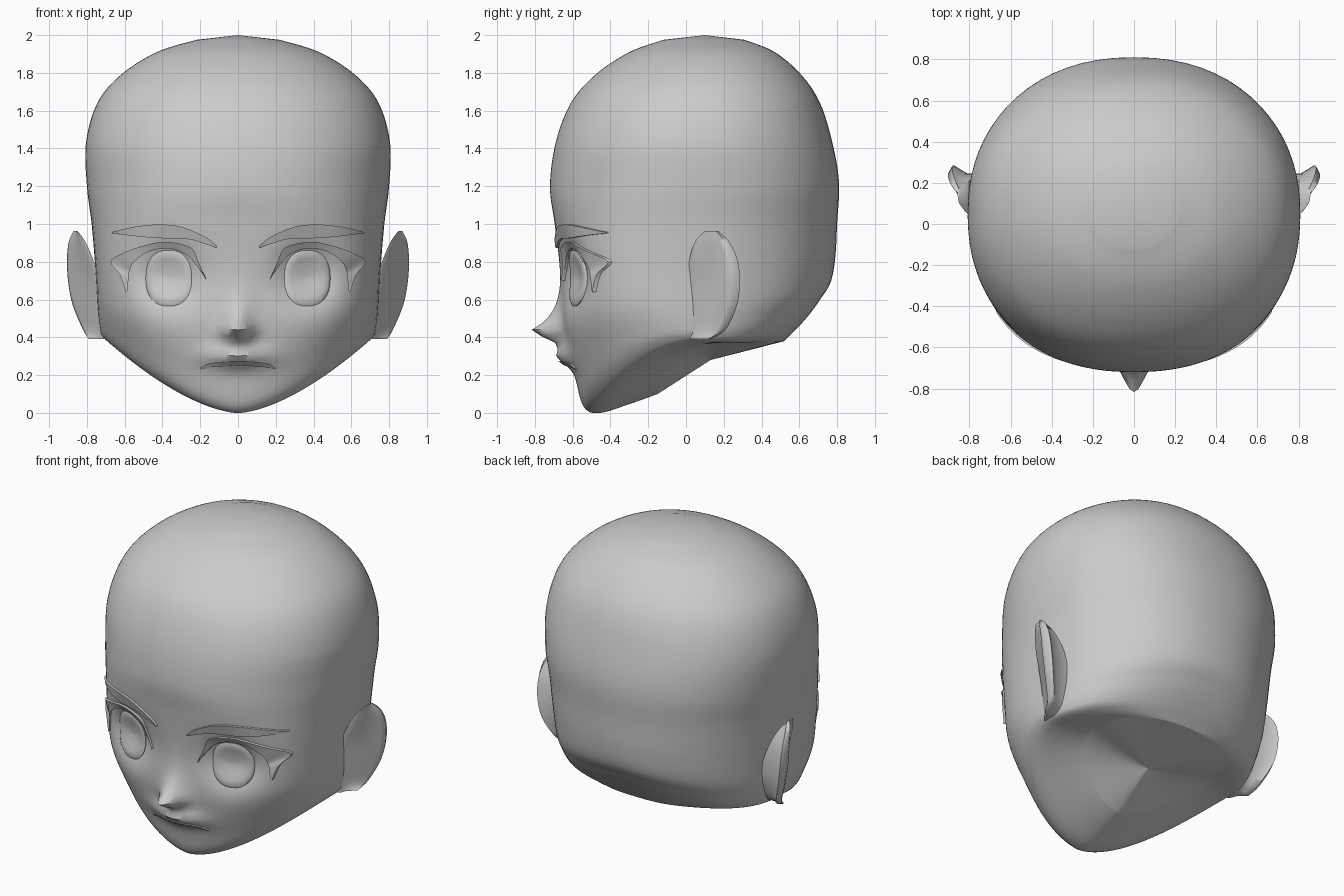
import bpy, math
from mathutils import Vector
from mathutils.bvhtree import BVHTree

if "Cube" in bpy.data.objects:
    bpy.data.objects.remove(bpy.data.objects["Cube"])

skin = bpy.data.materials.new("plain_grey")
skin.diffuse_color = (0.6, 0.6, 0.6, 1)
skin.use_nodes = True
skin.node_tree.nodes["Principled BSDF"].inputs["Base Color"].default_value = skin.diffuse_color


def make(name, verts, faces, angle=40):
    me = bpy.data.meshes.new(name)
    me.from_pydata(verts, [], faces)
    me.materials.append(skin)
    ob = bpy.data.objects.new(name, me)
    bpy.context.collection.objects.link(ob)
    bpy.ops.object.select_all(action='DESELECT')
    ob.select_set(True)
    bpy.context.view_layer.objects.active = ob
    bpy.ops.object.mode_set(mode='EDIT')
    bpy.ops.mesh.select_all(action='SELECT')
    bpy.ops.mesh.normals_make_consistent(inside=False)
    bpy.ops.object.mode_set(mode='OBJECT')
    bpy.ops.object.shade_smooth_by_angle(angle=math.radians(angle))
    return ob


def catmull(rows, steps):
    """Smoothly fill in between rows of numbers."""
    out = []
    for i in range(len(rows) - 1):
        a, b, c, d = (rows[min(max(i + k, 0), len(rows) - 1)] for k in (-1, 0, 1, 2))
        for s in range(steps):
            t = s / steps
            out.append([q + 0.5 * t * (r - p + t * (2*p - 5*q + 4*r - w + t * (3*(q - r) + w - p)))
                        for p, q, r, w in zip(a, b, c, d)])
    return out + [list(rows[-1])]


def loft(rings, cap=True):
    """Faces joining closed rings of equal size."""
    n = len(rings[0])
    verts = [p for r in rings for p in r]
    faces = [(i*n + j, i*n + (j+1) % n, (i+1)*n + (j+1) % n, (i+1)*n + j)
             for i in range(len(rings) - 1) for j in range(n)]
    if cap:
        faces += [tuple(range(n)), tuple(range(len(verts) - n, len(verts)))]
    return verts, faces


# Head: tilted rings from the neck opening, round the chin, up to the crown
# front z, front y, half width, side z, back y, back z, front/back roundness, side y
KEYS = [
    (.10, -.15, .45, .37, .52, .38, 2.1, 2.4, .18),
    (.05, -.29, .56, .37, .55, .41, 2.0, 2.2, .14),
    (.00, -.455, .68, .38, .60, .46, 1.9, 2.05, .08),
    (.03, -.54, .72, .41, .66, .53, 2.0, 2.0, .05),
    (.18, -.585, .735, .47, .71, .60, 2.3, 2.0, .05),
    (.44, -.645, .745, .58, .765, .69, 2.65, 2.05, .05),
    (.72, -.66, .755, .76, .79, .82, 2.75, 2.1, .05),
    (1.0, -.695, .775, 1.0, .80, 1.0, 2.5, 2.15, .05),
    (1.2, -.72, .80, 1.2, .81, 1.22, 2.25, 2.2, .05),
    (1.43, -.69, .805, 1.43, .775, 1.43, 2.2, 2.2, .05),
    (1.64, -.61, .745, 1.64, .71, 1.64, 2.15, 2.15, .06),
    (1.79, -.48, .62, 1.79, .61, 1.79, 2.1, 2.1, .07),
    (1.91, -.30, .43, 1.91, .47, 1.91, 2.1, 2.1, .08),
    (1.975, -.12, .22, 1.975, .31, 1.975, 2.0, 2.0, .1),
]


def face_relief(x, z):
    """Depth of nose, lips and eye sockets."""
    dz = z - .44
    nose = math.exp(-dz / .085) if dz > 0 else math.exp(-(dz / .06) ** 2)
    d = -.172 * nose * math.exp(-(x / .075) ** 2)
    d -= .07 * math.exp(-(x / .16) ** 2 - ((z - .30) / .055) ** 2)
    d += .092 * math.exp(-((abs(x) - .37) / .15) ** 2 - ((z - .73) / .15) ** 2)
    return d


HALF = 48
us = [math.pi * (i / HALF) ** 1.5 for i in range(HALF + 1)]
angles = us + [-u for u in us[-2:0:-1]]
rings = []
for zf, yf, xs, zs, yb, zb, nf, nb, yc in catmull(KEYS, 8):
    ring = []
    for t in angles:
        s, c = math.sin(t), math.cos(t)
        reach, z0, n = (yf - yc, zf, nf) if c > 0 else (yb - yc, zb, nb)
        sx = abs(s) ** (2 / n)
        x = math.copysign(xs * sx, s)
        y = yc + reach * abs(c) ** (2 / n)
        z = z0 + (zs - z0) * sx ** 1.6
        if y < -.2 and z > .1:
            y += face_relief(x, z)
        ring.append((x, y, z))
    rings.append(ring)
verts, faces = loft(rings, cap=False)
n = len(angles)
crown = len(verts)
verts.append((0, .1, 2.0))
faces += [(crown - n + j, crown - n + (j + 1) % n, crown) for j in range(n)]
make("head", verts, faces, 50)
tree = BVHTree.FromPolygons([Vector(v) for v in verts], faces)

# Neck opening closed by a shallow fan
rim = rings[0]
make("neck_cap", rim + [(0, .13, .28)], [((j + 1) % n, j, n) for j in range(n)], 1)


def on_face(x, z, lift):
    hit = tree.ray_cast(Vector((x, -3, z)), Vector((0, 1, 0)))[0]
    return (x, (hit.y if hit else -.4) - lift, z)


def strip(name, stations, side=1, lift=.02):
    """Thin raised band on the face: (x, z) of upper and lower edge."""
    rows = catmull(stations, 4)
    rings = [[on_face(side*a, b, lift), on_face(side*c, d, lift * .7),
              on_face(side*c, d, -.02), on_face(side*a, b, -.02)] for a, b, c, d in rows]
    make(name, *loft(rings), 35)


BROW = [(.11, .88, .115, .872), (.17, .93, .19, .90), (.30, .985, .28, .922),
        (.42, .997, .42, .925), (.55, .985, .54, .935), (.67, .957, .665, .950)]
LASH = [(.165, .70, .175, .72), (.21, .80, .22, .78), (.25, .875, .27, .835),
        (.38, .905, .36, .87), (.50, .885, .47, .855), (.61, .845, .55, .80),
        (.675, .80, .575, .75), (.625, .73, .58, .71), (.595, .64, .585, .645)]
MOUTH = [(-.20, .238, -.195, .23), (-.15, .262, -.14, .242), (0, .275, 0, .25),
         (.15, .262, .14, .242), (.20, .238, .195, .23)]
# Ear sections: z, front x, front y, back y, outer x
EAR = [(.39, .71, .03, .13, .79), (.44, .71, .03, .21, .82), (.57, .72, .03, .27, .875),
       (.70, .73, .02, .285, .90), (.82, .77, .03, .27, .905), (.91, .81, .06, .225, .895),
       (.963, .85, .11, .17, .87)]

strip("upper_lip", MOUTH, lift=.012)
for side, tag in ((-1, "right"), (1, "left")):
    strip("eyebrow_" + tag, BROW, side, .018)
    strip("eyelash_" + tag, LASH, side, .02)

    # Domed oval eye lying in its socket
    eye = []
    for r, lift in ((1, -.02), (1, .006), (.9, .018), (.7, .027), (.4, .033), (.02, .035)):
        ring = []
        for i in range(32):
            a = 2 * math.pi * i / 32
            c, s = math.cos(a), math.sin(a)
            ring.append(on_face(side * (.367 + .122 * r * math.copysign(abs(c) ** .85, c)),
                                .713 + .148 * r * math.copysign(abs(s) ** .85, s), lift))
        eye.append(ring)
    make("eye_" + tag, *loft(eye), 50)

    # Ear: front root, hollow, outer rim, rear rim, rear root
    ear = []
    for z, xf, yf, yb, xo in catmull(EAR, 4):
        w, d = yb - yf, xo - xf
        ear.append([(side * x, y, z) for x, y in (
            (xf, yf - .01), (xf + d * .2, yf + w * .05), (xf + d * .36, yf + w * .4),
            (xo - .012, yf + w * .72), (xo, yf + w * .85), (xo - .02, yb),
            (xf + d * .5, yf + w * .85), (xf, yf + w * .85))])
    make("ear_" + tag, *loft(ear), 75)
